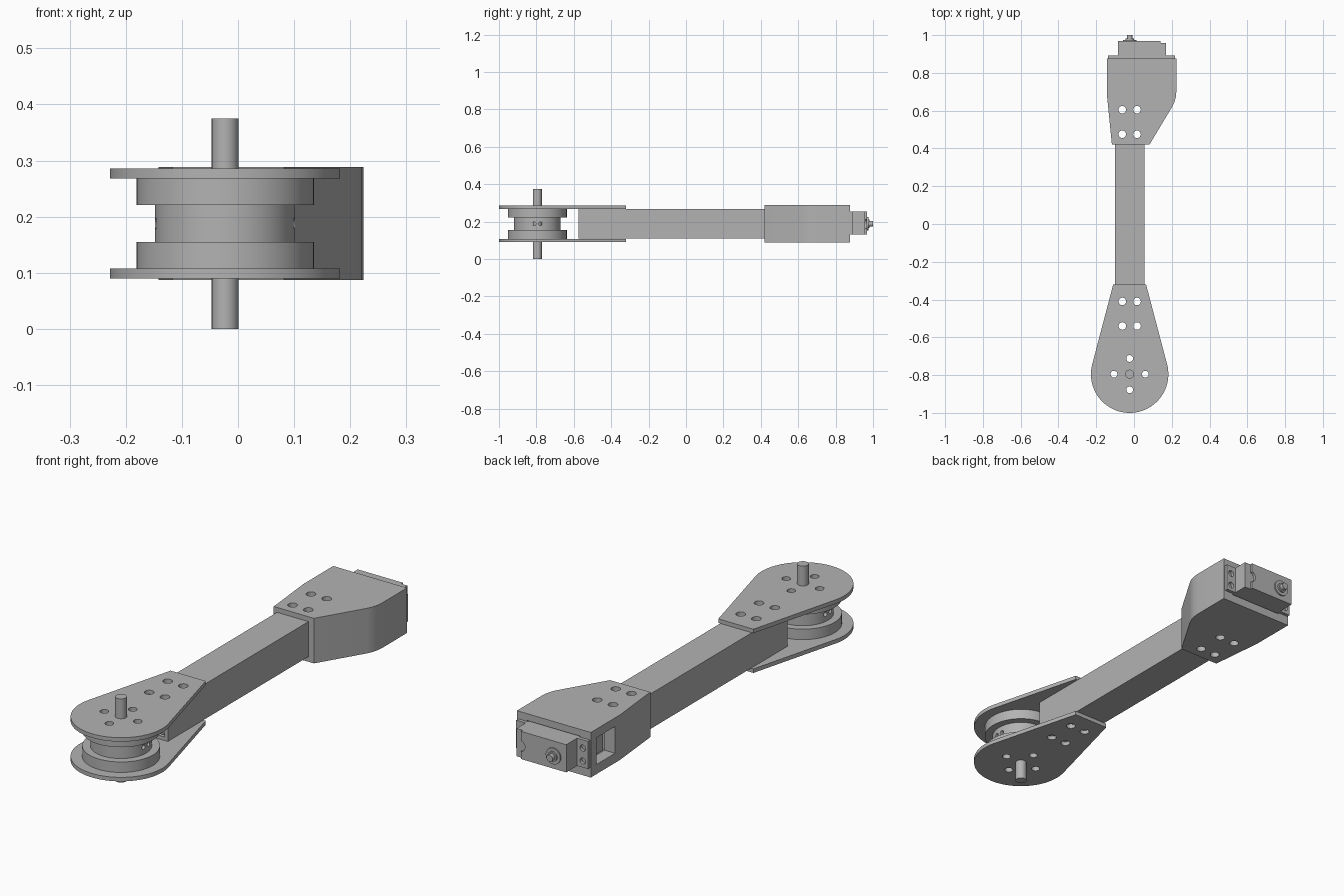
import bpy
import bmesh
import math
from mathutils import Matrix, Vector

if "Cube" in bpy.data.objects:
    bpy.data.objects.remove(bpy.data.objects["Cube"], do_unlink=True)

grey = bpy.data.materials.new("plain grey")
grey.use_nodes = True
colour = (0.45, 0.45, 0.45, 1)
grey.diffuse_color = colour
grey.node_tree.nodes["Principled BSDF"].inputs["Base Color"].default_value = colour

AX, AY, MID = -0.023, -0.795, 0.188   # pivot axis and mid height


def finish(name, bm):
    bmesh.ops.recalc_face_normals(bm, faces=bm.faces)
    mesh = bpy.data.meshes.new(name)
    bm.to_mesh(mesh)
    bm.free()
    mesh.materials.append(grey)
    ob = bpy.data.objects.new(name, mesh)
    bpy.context.collection.objects.link(ob)
    return ob


def box(name, x, y, z):
    bm = bmesh.new()
    size = Vector((x[1] - x[0], y[1] - y[0], z[1] - z[0]))
    centre = Vector((sum(x), sum(y), sum(z))) / 2
    bmesh.ops.create_cube(bm, size=1, matrix=Matrix.Translation(centre) @ Matrix.Diagonal(size).to_4x4())
    return finish(name, bm)


def cylinders(name, centres, radius, length, axis="Z", sides=24):
    turn = {"Z": Matrix(), "X": Matrix.Rotation(math.pi / 2, 4, "Y"),
            "Y": Matrix.Rotation(math.pi / 2, 4, "X")}[axis]
    bm = bmesh.new()
    for c in centres:
        bmesh.ops.create_cone(bm, cap_ends=True, segments=sides, radius1=radius, radius2=radius,
                              depth=length, matrix=Matrix.Translation(c) @ turn)
    return finish(name, bm)


def slab(name, outline, low, high):
    bm = bmesh.new()
    face = bm.faces.new([bm.verts.new((x, y, low)) for x, y in outline])
    new = bmesh.ops.extrude_face_region(bm, geom=[face])["geom"]
    bmesh.ops.translate(bm, vec=(0, 0, high - low),
                        verts=[v for v in new if isinstance(v, bmesh.types.BMVert)])
    return finish(name, bm)


def cut(ob, cutter):
    cutter.hide_render = True
    mod = ob.modifiers.new("cut", "BOOLEAN")
    mod.operation = "DIFFERENCE"
    mod.solver = "EXACT"
    mod.object = cutter
    bpy.context.view_layer.objects.active = ob
    bpy.ops.object.modifier_apply(modifier=mod.name)
    bpy.data.objects.remove(cutter, do_unlink=True)


def bolt_holes(ys):
    spots = [(AX + dx, y, MID) for y in ys for dx in (-0.039, 0.039)]
    return cylinders("hole_cutter", spots, 0.02, 1)


def pivot_holes():
    r = 0.083
    spots = [(AX + dx, AY + dy, MID) for dx, dy in ((r, 0), (-r, 0), (0, r), (0, -r))]
    return cylinders("hole_cutter", spots, 0.018, 1)


# Teardrop side plates: large arc with tangents to a narrow straight end
R, half, reach = 0.205, 0.087, 0.475
start = math.atan2(reach, half) - math.acos(R / math.hypot(half, reach))
sweep = math.pi + 2 * start
steps = 48
teardrop = [(AX + half, AY + reach)]
for i in range(steps + 1):
    a = start - sweep * i / steps
    teardrop.append((AX + R * math.cos(a), AY + R * math.sin(a)))
teardrop.append((AX - half, AY + reach))
for name, low in (("lower_plate", 0.09), ("upper_plate", 0.268)):
    plate = slab(name, teardrop, low, low + 0.018)
    cut(plate, bolt_holes((-0.41, -0.54)))
    cut(plate, pivot_holes())

# Pivot pin and pulley
cylinders("pivot_pin", [(AX, AY, 0.1875)], 0.024, 0.375)
for name, z in (("lower_flange", 0.1315), ("upper_flange", 0.2445)):
    flange = cylinders(name, [(AX, AY, z)], 0.158, 0.047, sides=64)
    cut(flange, pivot_holes())
core = cylinders("pulley_core", [(AX, AY, MID)], 0.125, 0.066, sides=64)
cut(core, pivot_holes())
cut(core, cylinders("hole_cutter", [(AX, AY + d, MID) for d in (-0.017, 0.017)], 0.01, 0.4, "X", 16))

# Hollow square arm
x0, x1, z0, z1, wall = -0.101, 0.055, 0.11, 0.267, 0.016
arm = box("arm_tube", (x0, x1), (-0.575, 0.66), (z0, z1))
cut(arm, box("bore_cutter", (x0 + wall, x1 - wall), (-0.7, 0.8), (z0 + wall, z1 - wall)))
cut(arm, bolt_holes((-0.41, -0.54, 0.475, 0.605)))

# Motor housing with arm socket, motor pocket and side window
outline = [(-0.117, 0.42), (0.082, 0.42), (0.203, 0.622), (0.214, 0.645), (0.221, 0.67),
           (0.224, 0.70), (0.224, 0.877), (-0.142, 0.877), (-0.142, 0.67)]
housing = slab("motor_housing", outline, 0.087, 0.289)
cut(housing, box("socket_cutter", (x0, x1), (0.3, 0.66), (z0, z1)))
cut(housing, box("pocket_cutter", (-0.09, 0.175), (0.69, 0.95), (0.125, 0.258)))
cut(housing, box("window_cutter", (-0.3, -0.05), (0.705, 0.835), (0.13, 0.25)))
cut(housing, bolt_holes((0.475, 0.605)))

# Motor: body, mounting flange, gear cap and output shaft
box("motor_body", (-0.085, 0.17), (0.71, 0.957), (0.13, 0.254))
mount = box("motor_mount", (-0.138, 0.217), (0.877, 0.892), (0.13, 0.254))
cut(mount, cylinders("hole_cutter", [(x, 0.88, MID + d) for x in (-0.113, 0.194) for d in (-0.029, 0.029)],
                     0.014, 0.1, "Y"))
cap = box("gear_cap", (-0.085, 0.14), (0.957, 0.969), (0.13, 0.254))
cut(cap, cylinders("notch_cutter", [(0.145, 0.96, MID)], 0.025, 0.1, "Y"))
for name, radius, end in (("shaft_collar", 0.036, 0.975), ("shaft_boss", 0.022, 0.982), ("output_shaft", 0.015, 1.0)):
    cylinders(name, [(AX, (0.95 + end) / 2, MID)], radius, end - 0.95, "Y", 32)

# Smooth round walls, keep sharp edges
for ob in bpy.context.collection.objects:
    if ob.type == "MESH" and grey.name in ob.data.materials:
        bpy.ops.object.select_all(action="DESELECT")
        ob.select_set(True)
        bpy.context.view_layer.objects.active = ob
        bpy.ops.object.shade_smooth_by_angle(angle=math.radians(30))
